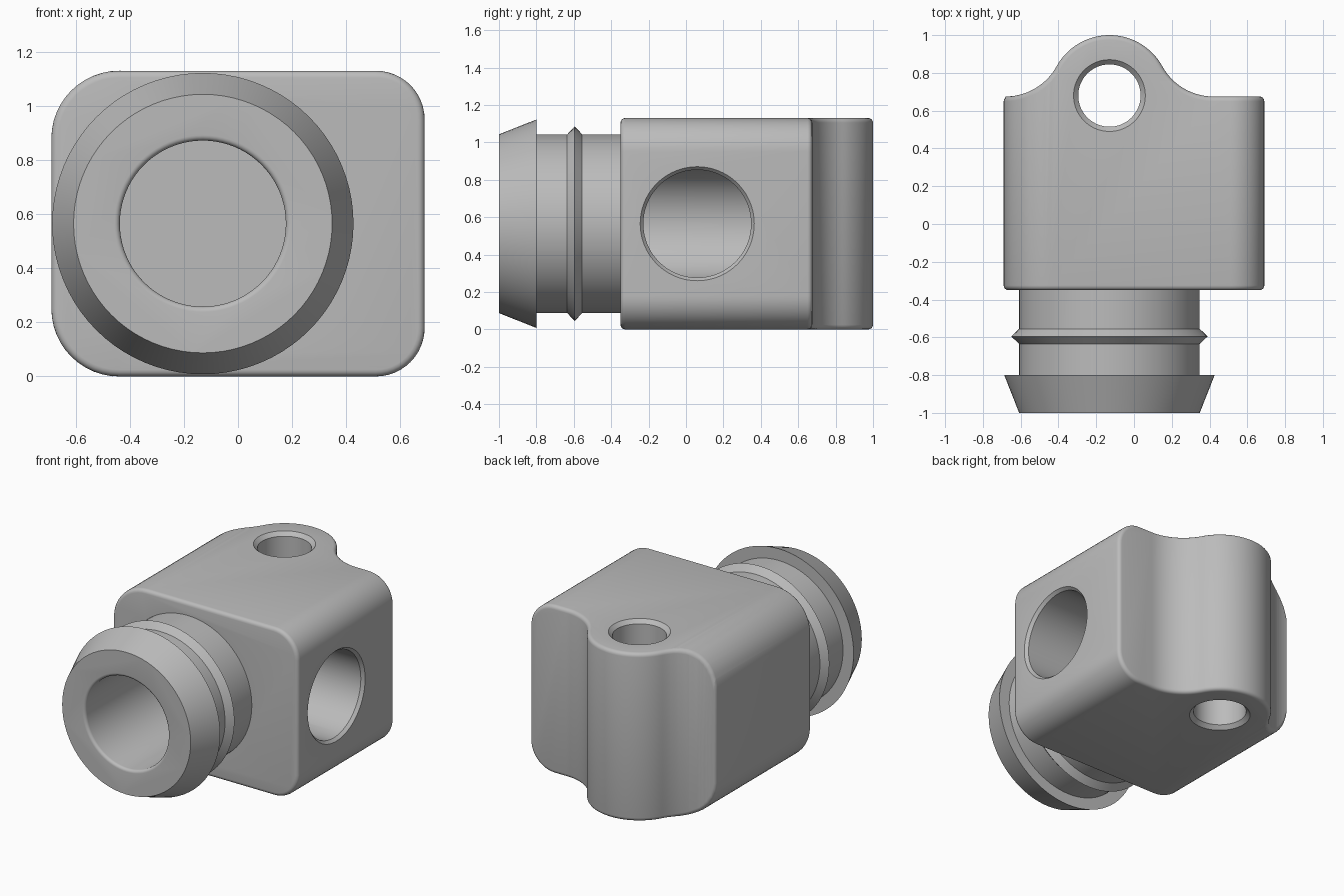
import bpy, bmesh
from math import sin, cos, pi, atan2
from mathutils import Vector, Matrix

cube = bpy.data.objects.get("Cube")
if cube:
    bpy.data.objects.remove(cube, do_unlink=True)

grey = bpy.data.materials.new("plain grey")
grey.use_nodes = True
COLOUR = (0.5, 0.5, 0.5, 1)
grey.diffuse_color = COLOUR
grey.node_tree.nodes["Principled BSDF"].inputs["Base Color"].default_value = COLOUR

AXIS_X, AXIS_Z, HEIGHT = -0.13, 0.565, 1.13
HALF, FRONT, BACK = 0.69, -0.35, 0.675


def finish(bm, name):
    bmesh.ops.recalc_face_normals(bm, faces=bm.faces)
    mesh = bpy.data.meshes.new(name)
    bm.to_mesh(mesh)
    bm.free()
    mesh.materials.append(grey)
    obj = bpy.data.objects.new(name, mesh)
    bpy.context.collection.objects.link(obj)
    return obj


def arc(cx, cy, r, start, end, n):
    return [(cx + r * cos(start + (end - start) * i / n),
             cy + r * sin(start + (end - start) * i / n)) for i in range(n + 1)]


def prism(name, points, offset):
    """Extrude a closed outline of 3D points along an offset."""
    bm = bmesh.new()
    face = bm.faces.new([bm.verts.new(p) for p in points])
    new = bmesh.ops.extrude_face_region(bm, geom=[face])["geom"]
    bmesh.ops.translate(bm, vec=offset,
                        verts=[v for v in new if isinstance(v, bmesh.types.BMVert)])
    return finish(bm, name)


def lathe(name, profile, origin, axis, steps=80):
    """Turn (radius, distance) points around an axis, closing both ends."""
    bm = bmesh.new()
    turn = Vector((0, 0, 1)).rotation_difference(Vector(axis)).to_matrix().to_4x4()
    place = Matrix.Translation(origin) @ turn
    rings = [[bm.verts.new(place @ Vector((r * cos(2 * pi * k / steps),
                                           r * sin(2 * pi * k / steps), d)))
              for k in range(steps)] for r, d in profile]
    for a, b in zip(rings, rings[1:]):
        for k in range(steps):
            j = (k + 1) % steps
            bm.faces.new((a[k], a[j], b[j], b[k]))
    bm.faces.new(rings[0])
    bm.faces.new(rings[-1])
    return finish(bm, name)


def apply(obj, kind, **settings):
    mod = obj.modifiers.new(kind.lower(), kind)
    for key, value in settings.items():
        setattr(mod, key, value)
    bpy.context.view_layer.objects.active = obj
    bpy.ops.object.modifier_apply(modifier=mod.name)


def combine(obj, other, operation):
    apply(obj, "BOOLEAN", operation=operation, object=other, solver="EXACT")
    bpy.data.objects.remove(other, do_unlink=True)


# Block outline seen from the front: larger corners on one side
outline = []
for side, z, r, start in ((1, 1, 0.18, 0), (-1, 1, 0.25, pi / 2),
                          (-1, 0, 0.25, pi), (1, 0, 0.18, 1.5 * pi)):
    cz = HEIGHT - r if z else r
    outline += arc(side * (HALF - r), cz, r, start, start + pi / 2, 12)
body = prism("connector_body", [(x, FRONT, z) for x, z in outline], (0, 1.6, 0))

# Plan outline with the rounded lug blended into the back
LUG_Y, LUG_R, FILLET, REACH = 0.68, 0.32, 0.308, 0.55
lean = atan2(BACK + FILLET - LUG_Y, REACH)
plan = [(-0.9, -0.9), (0.9, -0.9), (0.9, BACK)]
plan += arc(AXIS_X + REACH, BACK + FILLET, FILLET, 1.5 * pi, pi + lean, 14)
plan += arc(AXIS_X, LUG_Y, LUG_R, lean, pi - lean, 32)[1:-1]
plan += arc(AXIS_X - REACH, BACK + FILLET, FILLET, -lean, -pi / 2, 14)
plan += [(-0.9, BACK)]
combine(body, prism("plan_cutter", [(x, y, -0.2) for x, y in plan], (0, 0, 1.6)),
        "INTERSECT")
apply(body, "WELD", merge_threshold=0.002)
apply(body, "BEVEL", width=0.025, segments=4, limit_method="ANGLE",
      angle_limit=0.7, use_clamp_overlap=False)

# Barbed spigot with a raised sealing ridge
spigot = lathe("spigot", [(0.478, -1), (0.557, -0.8), (0.478, -0.8), (0.478, -0.635),
                          (0.52, -0.595), (0.478, -0.555), (0.478, -0.2)],
               (AXIS_X, 0, AXIS_Z), (0, 1, 0))
combine(body, spigot, "UNION")

# Front bore with a rounded mouth and a flat blind end
mouth = [(r, d) for r, d in arc(0.327, -0.98, 0.02, 1.5 * pi, pi, 5)]
bore = lathe("bore_cutter", [(0.327, -1.1)] + mouth + [(0.307, 0.37)],
             (AXIS_X, 0, AXIS_Z), (0, 1, 0))
combine(body, bore, "DIFFERENCE")

# Side port with a chamfered rim, meeting the front bore
port = lathe("port_cutter", [(0.288, AXIS_X), (0.288, HALF - 0.02),
                             (0.305, HALF), (0.305, HALF + 0.1)],
             (0, 0.06, AXIS_Z), (1, 0, 0))
combine(body, port, "DIFFERENCE")

# Pin hole through the lug, chamfered at both ends
pin = lathe("pin_cutter", [(0.19, -0.1), (0.19, 0), (0.165, 0.025),
                           (0.165, HEIGHT - 0.025), (0.19, HEIGHT), (0.19, HEIGHT + 0.1)],
            (AXIS_X, LUG_Y, 0), (0, 0, 1))
combine(body, pin, "DIFFERENCE")

# Smooth curves, crisp edges
bpy.ops.object.select_all(action="DESELECT")
body.select_set(True)
bpy.context.view_layer.objects.active = body
bpy.ops.object.shade_smooth_by_angle(angle=0.5)
